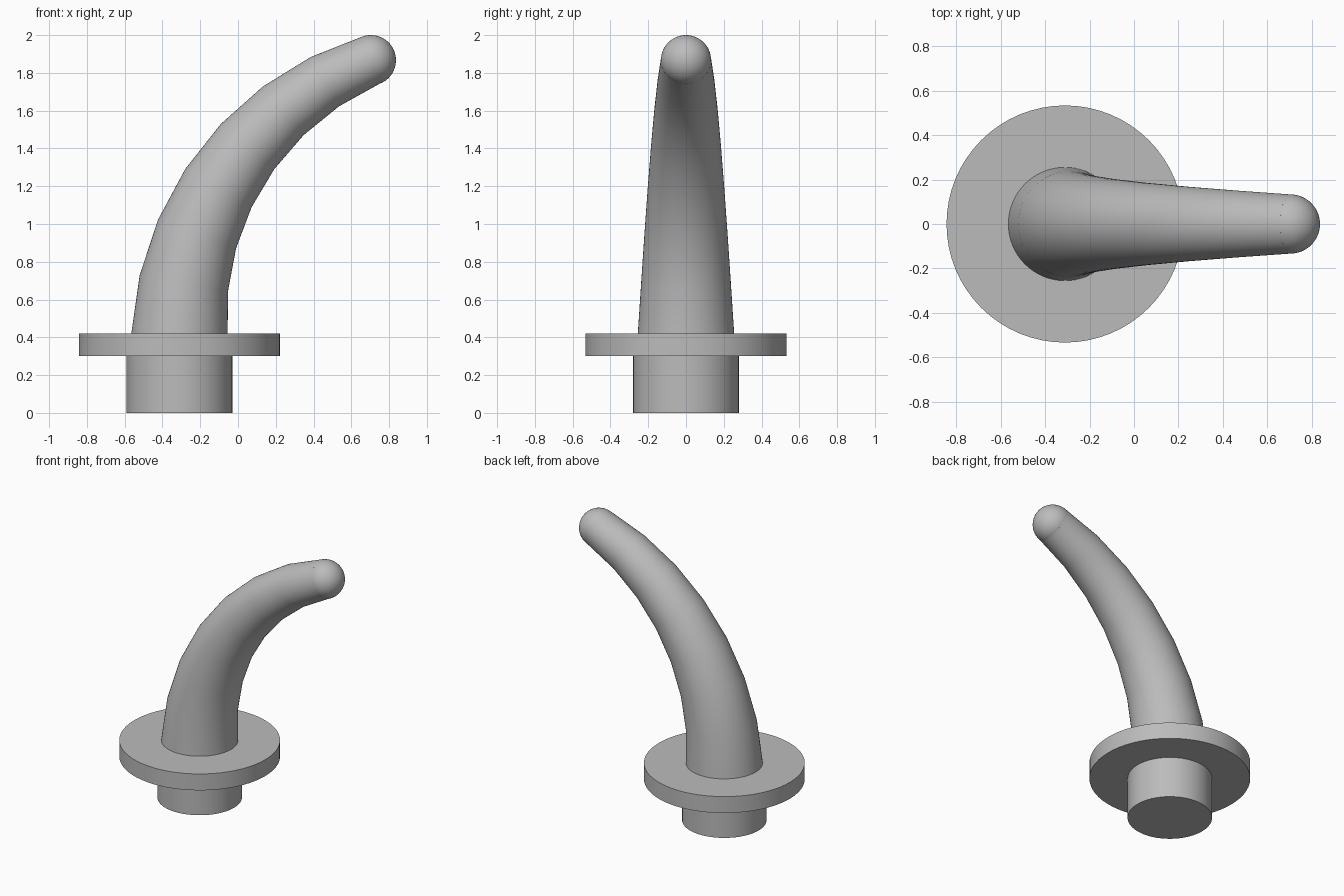
import bpy, bmesh, math
from mathutils import Vector, Matrix

cube = bpy.data.objects.get("Cube")
if cube:
    bpy.data.objects.remove(cube)

AXIS_X = -0.31        # centre line of the base
FLANGE_TOP = 0.42
BEND_RADIUS = 1.54
BEND = math.radians(70)
STEPS = 7
SIDES = 64
ROOT_R, TIP_R = 0.255, 0.133

grey = bpy.data.materials.new("plain grey")
grey.use_nodes = True
colour = (0.5, 0.5, 0.5, 1)
grey.diffuse_color = colour
grey.node_tree.nodes["Principled BSDF"].inputs["Base Color"].default_value = colour


def finish(obj, name):
    obj.name = name
    obj.data.name = name
    obj.data.materials.append(grey)
    bpy.ops.object.select_all(action="DESELECT")
    obj.select_set(True)
    bpy.context.view_layer.objects.active = obj
    bpy.ops.object.shade_smooth_by_angle(angle=math.radians(35))


def disc(name, radius, bottom, top):
    bpy.ops.mesh.primitive_cylinder_add(
        vertices=SIDES, radius=radius, depth=top - bottom,
        location=(AXIS_X, 0, (bottom + top) / 2))
    finish(bpy.context.object, name)


def arc_point(angle):
    return Vector((AXIS_X + BEND_RADIUS * (1 - math.cos(angle)), 0,
                   FLANGE_TOP + BEND_RADIUS * math.sin(angle)))


# Base plug and flange
disc("base_plug", 0.28, 0, 0.3)
disc("flange", 0.533, 0.3, FLANGE_TOP)

# Tapered shaft swept along the bend
bm = bmesh.new()
rings = []
for i in range(STEPS + 1):
    t = i / STEPS
    place = Matrix.Translation(arc_point(BEND * t)) @ Matrix.Rotation(BEND * t, 4, "Y")
    ring = bmesh.ops.create_circle(
        bm, segments=SIDES, radius=ROOT_R + (TIP_R - ROOT_R) * t, matrix=place)
    rings.append(ring["verts"])
for low, high in zip(rings, rings[1:]):
    for j in range(SIDES):
        k = (j + 1) % SIDES
        bm.faces.new((low[j], low[k], high[k], high[j]))
bm.faces.new(rings[0])
bm.faces.new(rings[-1])
bmesh.ops.recalc_face_normals(bm, faces=bm.faces)
mesh = bpy.data.meshes.new("curved_shaft")
bm.to_mesh(mesh)
bm.free()
shaft = bpy.data.objects.new("curved_shaft", mesh)
bpy.context.collection.objects.link(shaft)
finish(shaft, "curved_shaft")

# Rounded tip
bpy.ops.mesh.primitive_uv_sphere_add(
    segments=48, ring_count=24, radius=TIP_R, location=arc_point(BEND),
    rotation=(0, BEND, 0))
finish(bpy.context.object, "rounded_tip")
